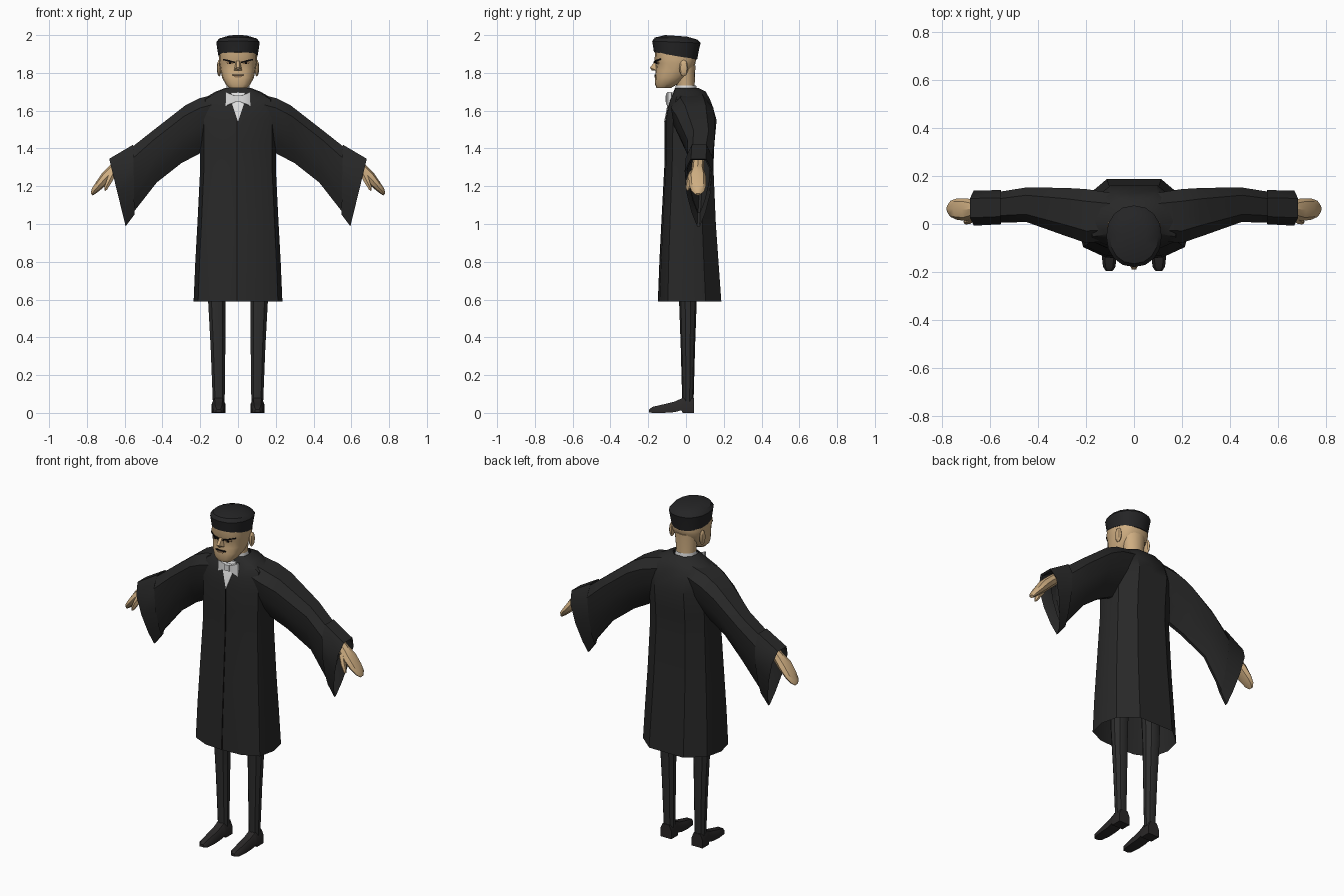
import bpy, bmesh
from math import sin, cos, pi, radians
from mathutils import Vector

cube = bpy.data.objects.get("Cube")
if cube:
    bpy.data.objects.remove(cube, do_unlink=True)


def material(name, rgb):
    m = bpy.data.materials.new(name)
    m.use_nodes = True
    m.diffuse_color = (*rgb, 1)
    bsdf = next(n for n in m.node_tree.nodes if n.type == "BSDF_PRINCIPLED")
    bsdf.inputs["Base Color"].default_value = (*rgb, 1)
    bsdf.inputs["Roughness"].default_value = 0.9
    return m


ROBE = material("robe black", (0.021, 0.021, 0.021))
HAT = material("hat black", (0.018, 0.018, 0.019))
TROUSER = material("trouser charcoal", (0.026, 0.026, 0.026))
SHOE = material("shoe black", (0.023, 0.021, 0.021))
DARK = material("line black", (0.006, 0.005, 0.005))
SKIN = material("skin tan", (0.62, 0.42, 0.22))
LIP = material("lip brown", (0.30, 0.18, 0.09))
WHITE = material("shirt white", (0.75, 0.75, 0.75))
parts = []


def finish(name, bm, mat):
    bmesh.ops.recalc_face_normals(bm, faces=bm.faces[:])
    mesh = bpy.data.meshes.new(name)
    bm.to_mesh(mesh)
    bm.free()
    mesh.materials.append(mat)
    obj = bpy.data.objects.new(name, mesh)
    bpy.context.collection.objects.link(obj)
    parts.append(obj)
    return obj


def loft(name, rings, mat, start=True, end=True):
    """Skin a list of closed rings, with optional end caps."""
    bm = bmesh.new()
    vs = [[bm.verts.new(p) for p in r] for r in rings]
    n = len(vs[0])
    for a, b in zip(vs, vs[1:]):
        for i in range(n):
            j = (i + 1) % n
            bm.faces.new((a[i], a[j], b[j], b[i]))
    if start:
        bm.faces.new(vs[0][::-1])
    if end:
        bm.faces.new(vs[-1])
    return finish(name, bm, mat)


def hull(name, points, mat):
    bm = bmesh.new()
    for p in points:
        bm.verts.new(p)
    out = bmesh.ops.convex_hull(bm, input=bm.verts[:])
    loose = [v for v in bm.verts if not v.link_faces]
    bmesh.ops.delete(bm, geom=loose, context="VERTS")
    return finish(name, bm, mat)


def oval(z, hx, yf, yb, cx=0, n=16, p=2.0, back_z=None):
    """Level superellipse ring; back_z tilts it from front to back."""
    pts = []
    for i in range(n):
        a = 2 * pi * i / n
        s, c = sin(a), cos(a)
        x = abs(s) ** (2 / p) * (1 if s > 0 else -1)
        y = abs(c) ** (2 / p) * (1 if c > 0 else -1)
        t = (1 - y) / 2
        zz = z if back_z is None else z + (back_z - z) * (1 - t)
        pts.append((cx + x * hx, (yf + yb) / 2 + y * (yb - yf) / 2, zz))
    return pts


# Robe body: faceted section lofted from hem to neck
HALF = [(0, -1), (.5, -.96), (.9, -.7), (1, -.1), (.9, .5), (.48, 1), (0, 1)]
SECTION = HALF + [(-x, y) for x, y in HALF[-2:0:-1]]
ROBE_RINGS = [(.59, .235, -.146, .187), (.8, .226, -.138, .172), (1.0, .215, -.128, .158),
              (1.3, .2, -.112, .145), (1.42, .2, -.11, .15), (1.55, .2, -.11, .162),
              (1.62, .2, -.097, .142), (1.66, .19, -.085, .127), (1.7, .12, -.066, .105),
              (1.72, .068, -.058, .065)]
loft("robe_body", [[(x * hx, (f + b) / 2 + y * (b - f) / 2, z) for x, y in SECTION]
                   for z, hx, f, b in ROBE_RINGS], ROBE, False, False)

# Front closing line
loft("robe_front_seam", [[(x, f + d, z) for x, d in
                          ((-.008, .004), (-.008, -.003), (-.002, -.003), (-.002, .004))]
                         for z, hx, f, b in ROBE_RINGS[:6]], DARK)

# Shirt front, collar and bow tie
hull("shirt_front", [(x, y + d, z) for d in (0, .012) for x, y, z in
                     ((-.038, -.094, 1.655), (.038, -.094, 1.655), (0, -.116, 1.54),
                      (-.038, -.076, 1.695), (.038, -.076, 1.695))], WHITE)
loft("collar", [oval(1.67, .064, -.062, .06), oval(1.733, .06, -.054, .054)],
     WHITE, False, False)
for side, s in (("left", 1), ("right", -1)):
    hull(side + "_bow_wing", [(s * x, y, z) for x, z0, z1, y0, y1 in
                              ((.008, 1.648, 1.676, -.1, -.085),
                               (.045, 1.635, 1.69, -.106, -.075),
                               (.066, 1.624, 1.7, -.096, -.078))
                              for z in (z0, z1) for y in (y0, y1)], WHITE)
hull("bow_knot", [(x, y, z) for x in (-.015, .015) for y in (-.108, -.08)
                  for z in (1.645, 1.68)], WHITE)

# Neck, head and nose
loft("neck", [oval(1.66, .058, -.05, .05), oval(1.74, .058, -.05, .046),
              oval(1.84, .07, -.06, .05)], SKIN)
loft("head", [oval(z, hx, f, b, p=2.5) for z, hx, f, b in
              ((1.72, .045, -.156, -.08), (1.74, .066, -.164, -.045),
               (1.775, .084, -.163, 0), (1.81, .092, -.161, .03),
               (1.85, .099, -.157, .05), (1.868, .101, -.166, .053),
               (1.93, .1, -.164, .055))], SKIN)
hull("nose", [(-.009, -.16, 1.868), (.009, -.16, 1.868), (-.009, -.19, 1.828),
              (.009, -.19, 1.828), (-.021, -.158, 1.814), (.021, -.158, 1.814),
              (0, -.182, 1.813)], SKIN)

# Mouth
hull("mouth_line", [(x, y, z) for x in (-.032, .032) for y in (-.167, -.15)
                    for z in (1.786, 1.791)], DARK)
hull("lower_lip", [(x, y, z) for x, z in ((-.024, 1.786), (.024, 1.786),
                                          (-.016, 1.776), (.016, 1.776))
                   for y in (-.168, -.15)], LIP)

# Sloping brows, eyes and ears
for side, s in (("left", 1), ("right", -1)):
    hull(side + "_eyebrow", [(s * x, y + d, z + h) for x, y, z in
                             ((.016, -.171, 1.852), (.05, -.162, 1.862), (.08, -.141, 1.868))
                             for d in (0, .02) for h in (0, .007)], DARK)
    hull(side + "_eye_white", [(s * x, y + d, z) for x, y, z in
                               ((.025, -.159, 1.848), (.058, -.151, 1.848),
                                (.03, -.16, 1.856), (.062, -.151, 1.858))
                               for d in (0, .012)], LIP)
    hull(side + "_pupil", [(s * x, y, z) for x in (.036, .048) for y in (-.162, -.15)
                           for z in (1.846, 1.857)], DARK)
    bm = bmesh.new()
    bmesh.ops.create_uvsphere(bm, u_segments=8, v_segments=6, radius=1)
    for v in bm.verts:
        v.co = (s * (.1 + .012 * v.co.x), -.012 + .024 * v.co.y, 1.825 + .044 * v.co.z)
    finish(side + "_ear", bm, SKIN)

# Round cap, flaring upward and lower at the back
loft("cap", [oval(z, hx, f, b, back_z=bz, p=2.15) for z, bz, hx, f, b in
             ((1.91, 1.87, .104, -.17, .059), (1.94, 1.915, .11, -.174, .067),
              (1.968, 1.958, .115, -.179, .077), (1.987, 1.976, .1, -.165, .06),
              (2.0, 1.992, .05, -.11, .005))], HAT)


# Sleeves: drooping teardrop rings given by top point, bottom point, depth
DROP = [(0, .55), (.18, 1), (.5, .88), (.8, .5), (1, .1)]
OUTLINE = [(u, -w) for u, w in DROP] + [(u, w) for u, w in DROP[::-1]]


def drop_ring(s, tx, tz, bx, bz, yc, hw):
    return [(s * (tx + (bx - tx) * u), yc + w * hw, tz + (bz - tz) * u)
            for u, w in OUTLINE]


def hand_ring(s, x, y, z, hy, ht, n=8):
    k = .7
    return [(s * (x + k * ht * sin(a)), y + hy * cos(a), z + k * ht * sin(a))
            for a in (2 * pi * i / n for i in range(n))]


def shoe_ring(s, y, hx, z0, z1):
    zm = z0 + (z1 - z0) * .6
    return [(s * .103 + x * hx, y, z) for x, z in
            ((-1, z0), (1, z0), (1, zm), (.6, z1), (-.6, z1), (-1, zm))]


for side, s in (("left", 1), ("right", -1)):
    sleeve = [drop_ring(s, *r) for r in
              ((.1, 1.69, .1, 1.42, .03, .1), (.2, 1.667, .19, 1.38, .033, .112),
               (.28, 1.627, .3, 1.322, .05, .1), (.45, 1.495, .43, 1.22, .08, .072),
               (.56, 1.408, .555, 1.06, .07, .064))]
    loft(side + "_sleeve", sleeve, ROBE, True, False)
    cuff = [sleeve[-1]] + [drop_ring(s, *r) for r in
                           ((.555, 1.42, .548, 1.05, .07, .071),
                            (.682, 1.345, .595, .988, .066, .073),
                            (.672, 1.338, .59, 1.0, .066, .066),
                            (.6, 1.38, .565, 1.06, .068, .06))]
    loft(side + "_cuff", cuff, ROBE, False, False)

    # Hand and thumb
    loft(side + "_hand", [hand_ring(s, *r) for r in
                          ((.56, .068, 1.37, .03, .03), (.655, .062, 1.288, .033, .032),
                           (.695, .06, 1.25, .047, .032), (.735, .062, 1.205, .045, .024),
                           (.762, .063, 1.175, .034, .017), (.774, .063, 1.157, .014, .008))],
         SKIN)
    loft(side + "_thumb", [hand_ring(s, *r, n=6) for r in
                           ((.66, .04, 1.272, .025, .022), (.682, .018, 1.228, .018, .018),
                            (.7, .01, 1.19, .012, .012), (.705, .009, 1.178, .005, .005))],
         SKIN)

    # Trouser leg and shoe
    loft(side + "_trouser_leg", [oval(z, hx, .01 - hy, .01 + hy, cx=s * cx, n=10)
                                 for z, cx, hx, hy in
                                 ((.06, .102, .033, .03), (.35, .106, .041, .038),
                                  (.6, .112, .049, .047), (1.0, .105, .06, .06))], TROUSER)
    loft(side + "_shoe", [shoe_ring(s, *r) for r in
                          ((-.195, .014, .003, .018), (-.178, .026, 0, .032),
                           (-.12, .032, 0, .045), (-.06, .033, .004, .06),
                           (-.024, .034, .014, .076), (-.018, .036, 0, .08),
                           (.043, .036, 0, .08))], SHOE)

# Smooth shading with sharp creases kept
bpy.ops.object.select_all(action="DESELECT")
for obj in parts:
    obj.select_set(True)
bpy.context.view_layer.objects.active = parts[0]
bpy.ops.object.shade_smooth_by_angle(angle=radians(35))
